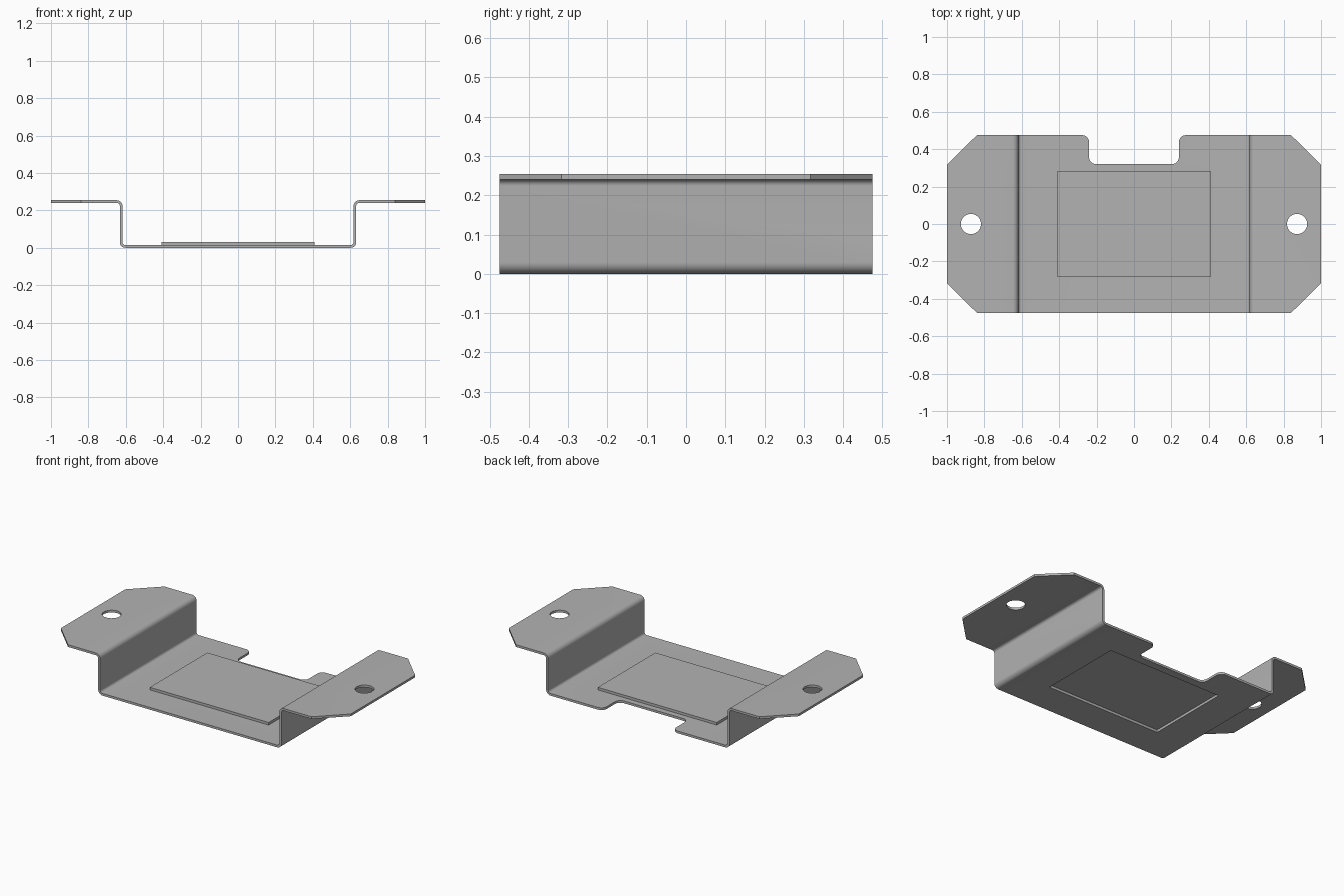
import bpy, bmesh, math
from mathutils import Vector

cube = bpy.data.objects.get("Cube")
if cube:
    bpy.data.objects.remove(cube, do_unlink=True)

# Main sizes
DEPTH = 0.475      # half depth
T = 0.014          # sheet thickness
TOP = 0.254        # top of the flanges
WALL = 0.625       # centre of each side wall
BEND = 0.023       # bend radius along the middle of the sheet

steel = bpy.data.materials.new("brushed grey steel")
steel.use_nodes = True
GREY = (0.45, 0.45, 0.45, 1)
steel.diffuse_color = GREY
steel.node_tree.nodes["Principled BSDF"].inputs["Base Color"].default_value = GREY


def arc(centre, radius, start, end, steps=8):
    """Points on an arc, angles in degrees."""
    angles = [math.radians(start + (end - start) * i / steps) for i in range(steps + 1)]
    return [(centre[0] + radius * math.cos(a), centre[1] + radius * math.sin(a)) for a in angles]


def prism(name, points, offset):
    """Close a 3D outline into a face and extrude it."""
    bm = bmesh.new()
    face = bm.faces.new([bm.verts.new(p) for p in points])
    ext = bmesh.ops.extrude_face_region(bm, geom=[face])
    verts = [g for g in ext["geom"] if isinstance(g, bmesh.types.BMVert)]
    bmesh.ops.translate(bm, vec=Vector(offset), verts=verts)
    bmesh.ops.recalc_face_normals(bm, faces=bm.faces)
    mesh = bpy.data.meshes.new(name)
    bm.to_mesh(mesh)
    bm.free()
    mesh.materials.append(steel)
    obj = bpy.data.objects.new(name, mesh)
    bpy.context.collection.objects.link(obj)
    return obj


def plan_prism(name, outline, low, high):
    return prism(name, [(x, y, low) for x, y in outline], (0, 0, high - low))


def rectangle(x, y):
    return [(-x, -y), (x, -y), (x, y), (-x, y)]


def combine(target, tool, operation):
    """Apply a boolean and discard the tool."""
    tool.hide_render = True
    mod = target.modifiers.new(operation.lower(), "BOOLEAN")
    mod.operation, mod.solver, mod.object = operation, "EXACT", tool
    bpy.ops.object.select_all(action="DESELECT")
    bpy.context.view_layer.objects.active = target
    target.select_set(True)
    bpy.ops.object.modifier_apply(modifier=mod.name)
    bpy.data.objects.remove(tool, do_unlink=True)


def sheet_side(shift):
    """Right half of one sheet surface, from the middle to the flange tip."""
    low_bend = arc((WALL - BEND, T / 2 + BEND), BEND + shift, -90, 0)
    high_bend = arc((WALL + BEND, TOP - T / 2 - BEND), BEND - shift, 180, 90)
    return low_bend + high_bend + [(1, TOP - T / 2 - shift)]


# Bent sheet: hat-shaped profile extruded front to back
under, over = sheet_side(T / 2), sheet_side(-T / 2)
mirrored = lambda pts: [(-x, z) for x, z in pts]
profile = mirrored(under)[::-1] + under + over[::-1] + mirrored(over)
bracket = prism("bracket", [(x, -DEPTH, z) for x, z in profile], (0, 2 * DEPTH, 0))

# Trim to the plan outline: chamfered corners and a rounded rear notch
R = 0.037
NOTCH_X, NOTCH_Y = 0.24, 0.32
rear = arc((NOTCH_X + R, DEPTH - R), R, 90, 180) + arc((NOTCH_X - R, NOTCH_Y + R), R, 0, -90)
half = [(0.84, -DEPTH), (1, -0.317), (1, 0.317), (0.84, DEPTH)] + rear
outline = half + mirrored(half)[::-1]
combine(bracket, plan_prism("plan_trim", outline, -0.1, 0.4), "INTERSECT")

# Mounting holes in the flanges
for side in (-1, 1):
    circle = arc((side * 0.872, 0), 0.054, 0, 360, 40)[:-1]
    combine(bracket, plan_prism("hole_cutter", circle, 0.15, 0.4), "DIFFERENCE")

# Raised panel on the floor with a matching pocket beneath
combine(bracket, plan_prism("raised_panel", rectangle(0.41, 0.283), T / 2, 0.03), "UNION")
combine(bracket, plan_prism("pocket_cutter", rectangle(0.397, 0.27), -0.1, 0.016), "DIFFERENCE")

bpy.ops.object.shade_smooth_by_angle(angle=math.radians(30))
